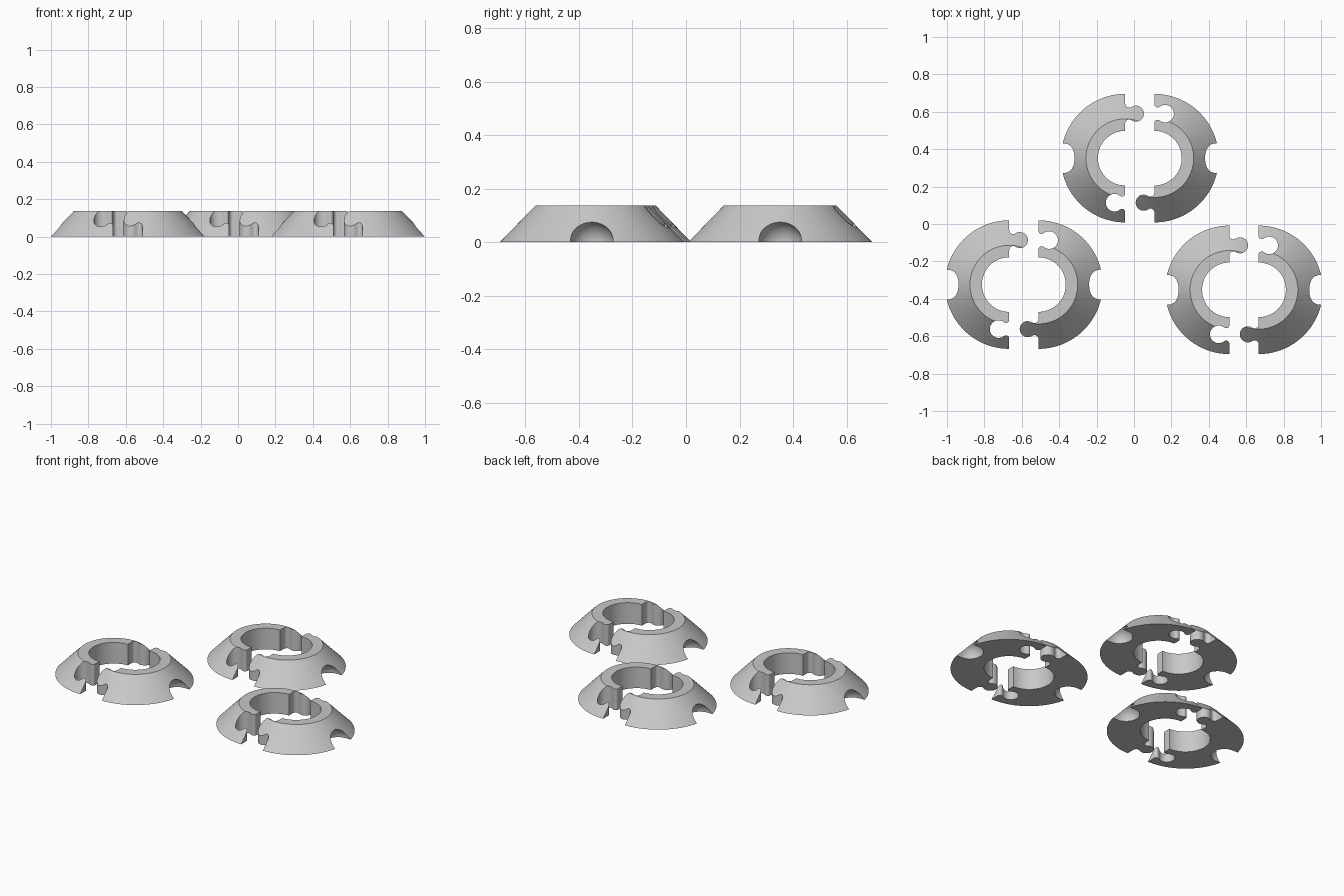
import bpy, bmesh, math
from mathutils import Matrix

cube = bpy.data.objects.get("Cube")
if cube:
    bpy.data.objects.remove(cube, do_unlink=True)

OUTER, TOP, HOLE, HEIGHT = 0.3435, 0.21, 0.146, 0.137
JOINT_Y, HEAD_X = 0.238, 0.057      # joint distance from axis, head reach
GAP = 0.078                         # half of the opening between halves
NOTCH = 0.08

grey = bpy.data.materials.new("light_grey")
grey.diffuse_color = (0.58, 0.58, 0.58, 1)
grey.use_nodes = True
grey.node_tree.nodes["Principled BSDF"].inputs["Base Color"].default_value = (0.58, 0.58, 0.58, 1)


def make_object(name, bm):
    mesh = bpy.data.meshes.new(name)
    bmesh.ops.recalc_face_normals(bm, faces=bm.faces)
    bm.to_mesh(mesh)
    bm.free()
    mesh.materials.append(grey)
    obj = bpy.data.objects.new(name, mesh)
    bpy.context.collection.objects.link(obj)
    return obj


def arc(cx, cy, r, start, end, steps):
    angles = [math.radians(start + (end - start) * i / steps) for i in range(steps + 1)]
    return [(cx + r * math.cos(a), cy + r * math.sin(a)) for a in angles]


def knob(head, lip):
    """Round head with a filleted neck, pointing to +x, listed from low y to high y."""
    dx = HEAD_X - lip
    dy = math.sqrt((head + lip) ** 2 - dx ** 2)
    tilt = math.degrees(math.atan2(dy, dx))
    low = arc(lip, -dy, lip, 180, tilt, 10)
    middle = arc(HEAD_X, 0, head, tilt - 180, 180 - tilt, 28)
    high = arc(lip, dy, lip, -tilt, -180, 10)
    return low + middle[1:-1] + high


# Plan outline of one half: outer sweep, socket, hole, tab
outline = arc(0, 0, OUTER + 0.05, 90, 270, 48)
outline += [(-x, y - JOINT_Y) for x, y in knob(0.047, 0.017)]
outline += arc(0, 0, HOLE, 270, 90, 48)
outline += [(x, y + JOINT_Y) for x, y in knob(0.043, 0.021)]

bm = bmesh.new()
face = bm.faces.new([bm.verts.new((x, y, -0.05)) for x, y in outline])
walls = bmesh.ops.extrude_face_region(bm, geom=[face])
for v in walls["geom"]:
    if isinstance(v, bmesh.types.BMVert):
        v.co.z = HEIGHT + 0.05
plan = make_object("plan_cutter", bm)

# Round-ended horizontal bore for the side notch
bm = bmesh.new()
bmesh.ops.create_uvsphere(bm, u_segments=48, v_segments=24, radius=NOTCH,
                          matrix=Matrix.Rotation(math.pi / 2, 4, 'Y'))
for v in bm.verts:
    v.co.x -= 0.3 + (0.2 if v.co.x < -0.001 else 0)
bore = make_object("notch_cutter", bm)

# Sloped body trimmed to the plan and notched
bm = bmesh.new()
bmesh.ops.create_cone(bm, cap_ends=True, segments=128, radius1=OUTER, radius2=TOP,
                      depth=HEIGHT, matrix=Matrix.Translation((0, 0, HEIGHT / 2)))
half = make_object("ring_half", bm)
for cutter, operation in ((plan, 'INTERSECT'), (bore, 'DIFFERENCE')):
    cutter.hide_render = True
    mod = half.modifiers.new(operation.lower(), 'BOOLEAN')
    mod.operation = operation
    mod.solver = 'EXACT'
    mod.object = cutter

depsgraph = bpy.context.evaluated_depsgraph_get()
half_mesh = bpy.data.meshes.new_from_object(half.evaluated_get(depsgraph))
half_mesh.name = "ring_half"
for helper in (half, plan, bore):
    bpy.data.objects.remove(helper, do_unlink=True)

# Three rings, each made of two halves turned to face each other
rings = {"back": (0.031, 0.352), "right": (-0.589, -0.324), "left": (0.588, -0.352)}
for ring, (x, y) in rings.items():
    for side, sign in (("right", -1), ("left", 1)):
        obj = bpy.data.objects.new(f"{ring}_ring_{side}_half", half_mesh)
        bpy.context.collection.objects.link(obj)
        obj.location = (x + sign * GAP, y, 0)
        obj.rotation_euler.z = math.pi if sign > 0 else 0

bpy.ops.object.select_all(action='DESELECT')
obj.select_set(True)
bpy.context.view_layer.objects.active = obj
bpy.ops.object.shade_smooth_by_angle(angle=math.radians(30))
